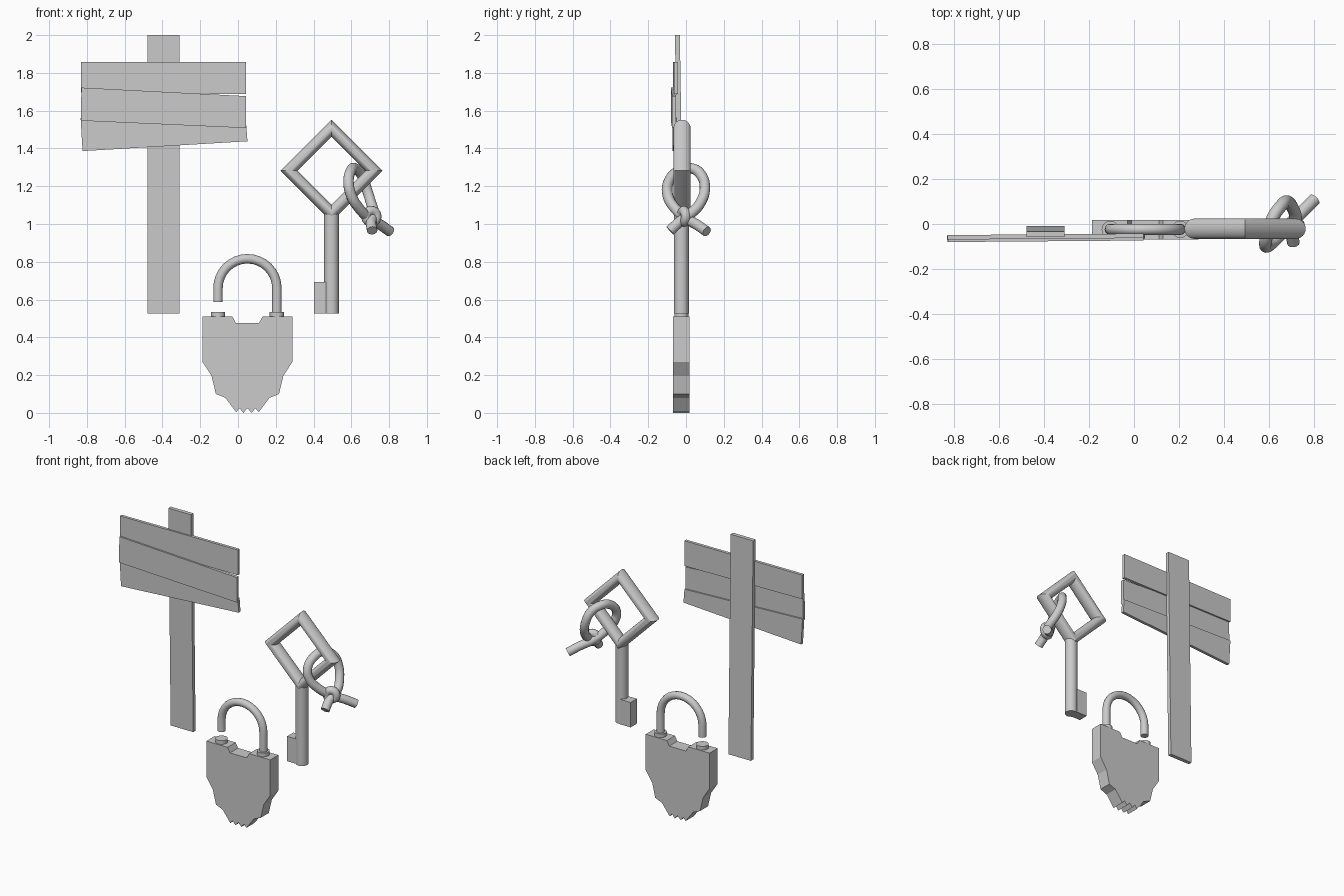
import bpy, bmesh, math
from math import pi, sin, cos

if "Cube" in bpy.data.objects:
    bpy.data.objects.remove(bpy.data.objects["Cube"])

YC = -0.024  # common depth centre of lock and key


def prism(name, pts, y0, y1, sx=0.0, sz=0.0, pivot=(0, 0)):
    """Extrude an x-z outline from y0 to y1, with optional slant along x and z."""
    bm = bmesh.new()
    rows = [[bm.verts.new((x, y + sx * (x - pivot[0]) + sz * (z - pivot[1]), z))
             for x, z in pts] for y in (y0, y1)]
    bm.faces.new(rows[0])
    bm.faces.new(rows[1][::-1])
    n = len(pts)
    for i in range(n):
        j = (i + 1) % n
        bm.faces.new((rows[0][i], rows[1][i], rows[1][j], rows[0][j]))
    bmesh.ops.recalc_face_normals(bm, faces=bm.faces)
    me = bpy.data.meshes.new(name)
    bm.to_mesh(me)
    bm.free()
    ob = bpy.data.objects.new(name, me)
    bpy.context.collection.objects.link(ob)
    return ob


def smooth(ob, angle=40):
    bpy.ops.object.select_all(action='DESELECT')
    ob.select_set(True)
    bpy.context.view_layer.objects.active = ob
    bpy.ops.object.shade_smooth_by_angle(angle=math.radians(angle))


def tube(name, pts, radius, handles='AUTO', res=6):
    """Round capped tube along a path, converted to a mesh."""
    cu = bpy.data.curves.new(name, 'CURVE')
    cu.dimensions = '3D'
    cu.bevel_depth, cu.bevel_resolution = radius, 4
    cu.resolution_u, cu.use_fill_caps = res, True
    sp = cu.splines.new('BEZIER')
    sp.bezier_points.add(len(pts) - 1)
    for p, co in zip(sp.bezier_points, pts):
        p.co = co
        p.handle_left_type = p.handle_right_type = handles
    ob = bpy.data.objects.new(name, cu)
    bpy.context.collection.objects.link(ob)
    bpy.ops.object.select_all(action='DESELECT')
    ob.select_set(True)
    bpy.context.view_layer.objects.active = ob
    bpy.ops.object.convert(target='MESH')
    smooth(bpy.context.object)


def cylinder(name, x, z0, z1, r):
    bpy.ops.mesh.primitive_cylinder_add(vertices=24, radius=r, depth=z1 - z0,
                                        location=(x, YC, (z0 + z1) / 2))
    bpy.context.object.name = name
    smooth(bpy.context.object)


def torus(name, loc, R, r, seg, minor, rot):
    bpy.ops.mesh.primitive_torus_add(major_radius=R, minor_radius=r, major_segments=seg,
                                     minor_segments=minor, location=loc, rotation=rot)
    bpy.context.object.name = name
    smooth(bpy.context.object)


# Leaning sign post
prism("sign_post", [(-0.478, 0.525), (-0.31, 0.525), (-0.31, 2.0), (-0.478, 2.0)],
      -0.035, -0.009, sz=-0.016, pivot=(0, 0.525))

# Three uneven planks, the middle one overlapping its neighbours
planks = [
    ("top_plank", [(-0.832, 1.695), (0.042, 1.688), (0.042, 1.858), (-0.832, 1.857)], -0.066),
    ("middle_plank", [(-0.832, 1.547), (0.043, 1.508), (0.043, 1.677), (-0.829, 1.722)], -0.077),
    ("bottom_plank", [(-0.823, 1.386), (0.05, 1.438), (0.043, 1.53), (-0.833, 1.56)], -0.068),
]
for name, pts, y in planks:
    prism(name, pts, y, y + 0.02, sx=0.008, pivot=(-0.4, 0))

# Padlock body with toothed tip, half outline mirrored about x = 0.05
half = [(0.08, 0.51), (0.238, 0.51), (0.238, 0.27), (0.19, 0.196), (0.167, 0.10),
        (0.117, 0.08), (0.06, 0.004), (0.042, 0.025), (0.022, 0.0)]
half = [(0.062, 0.477)] + half
outline = half + [(0, 0.025)] + [(-x, z) for x, z in reversed(half)]
prism("padlock_body", [(0.05 + x, z) for x, z in outline], -0.068, 0.018)

# Shackle collars and open shackle
for side, x in (("left", -0.106), ("right", 0.206)):
    cylinder(side + "_collar", x, 0.50, 0.535, 0.038)
arc = [(0.05 - 0.156 * cos(i * pi / 16), YC, 0.66 + 0.156 * sin(i * pi / 16)) for i in range(17)]
tube("shackle", [(-0.106, YC, 0.587)] + arc + [(0.206, YC, 0.51)], 0.025, 'VECTOR', 1)

# Key: shaft, bit and diamond-shaped bow
cylinder("key_shaft", 0.495, 0.525, 1.07, 0.039)
prism("key_bit", [(0.402, 0.525), (0.48, 0.525), (0.48, 0.693), (0.402, 0.693)], -0.05, 0.016)
torus("key_bow", (0.495, -0.021, 1.282), 0.225, 0.045, 4, 24, (pi / 2, 0, 0))

# Knotted cord through the bow
cord = [(0.71, -0.085, 0.965), (0.705, -0.035, 1.01), (0.72, 0.025, 1.055),
        (0.705, 0.075, 1.11), (0.68, 0.10, 1.19), (0.655, 0.08, 1.26),
        (0.62, 0.03, 1.294), (0.597, -0.04, 1.28), (0.585, -0.093, 1.22),
        (0.60, -0.096, 1.15), (0.64, -0.06, 1.085), (0.695, 0.0, 1.03),
        (0.755, 0.06, 0.995), (0.805, 0.11, 0.96)]
tube("cord_loop", cord, 0.028)
torus("cord_knot", (0.706, -0.012, 1.04), 0.03, 0.026, 24, 12, (pi / 2, 0, 0.35))
